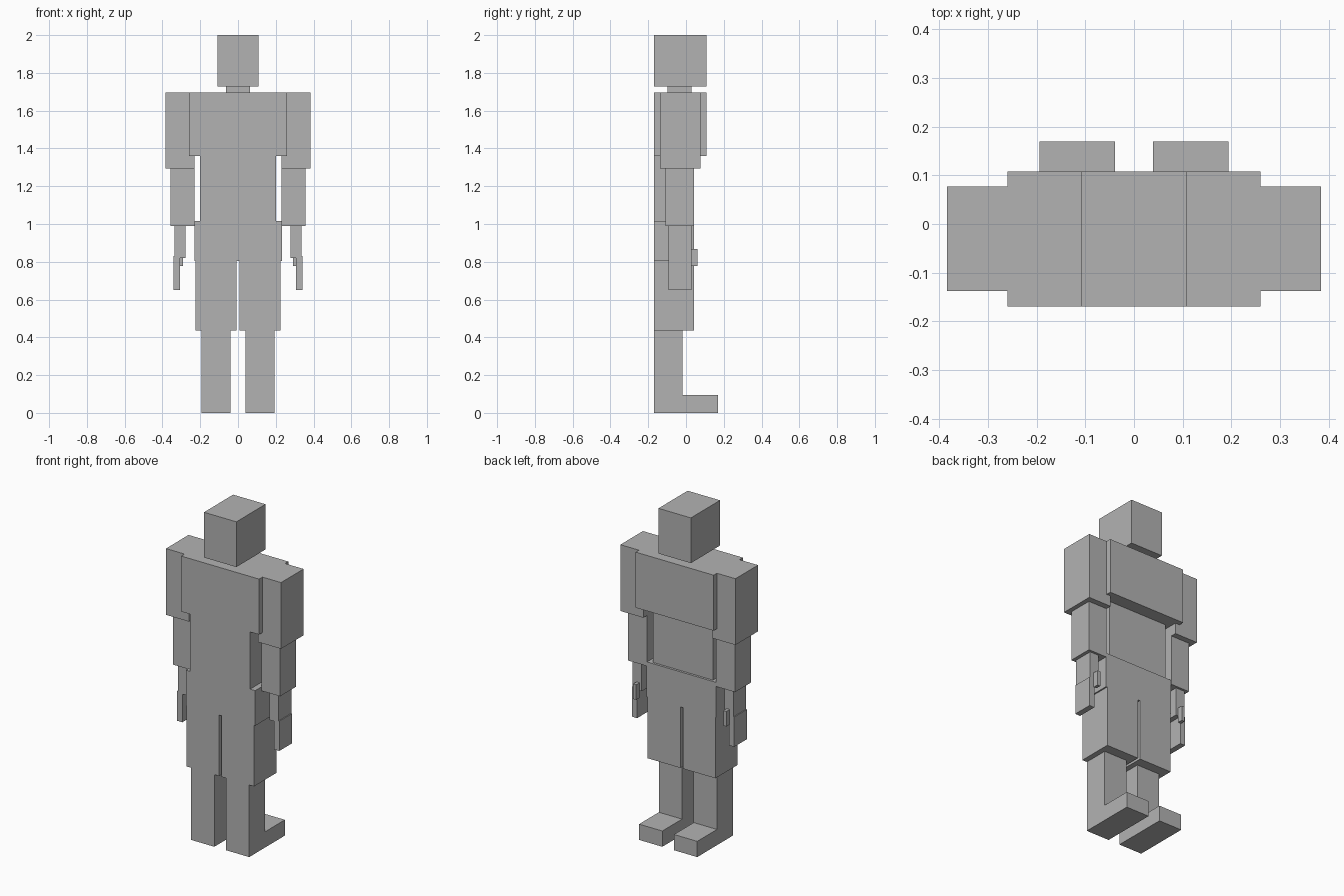
import bpy

grey = bpy.data.materials.new("plain_grey")
grey.diffuse_color = (0.45, 0.45, 0.45, 1)


def box(name, x, y, z):
    """Axis-aligned box from (min, max) ranges."""
    bpy.ops.mesh.primitive_cube_add(size=1)
    ob = bpy.context.object
    ob.name = name
    for v in ob.data.vertices:
        v.co = [r[0] if c < 0 else r[1] for c, r in zip(v.co, (x, y, z))]
    ob.data.materials.append(grey)
    return ob


def pair(name, x, y, z):
    """Right box and its mirror image on the left."""
    box(name + "_right", x, y, z)
    box(name + "_left", (-x[1], -x[0]), y, z)


FRONT = -0.17

# Head and trunk
box("head", (-0.108, 0.108), (FRONT, 0.108), (1.727, 2.0))
box("neck", (-0.063, 0.063), (-0.097, 0.028), (1.695, 1.727))
box("chest", (-0.26, 0.26), (FRONT, 0.108), (1.36, 1.695))
box("abdomen", (-0.2, 0.2), (FRONT, 0.028), (1.015, 1.36))
box("hips", (-0.229, 0.234), (FRONT, 0.042), (0.803, 1.015))

# Arms
pair("upper_arm", (0.231, 0.384), (-0.138, 0.077), (1.295, 1.695))
pair("forearm", (0.231, 0.357), (-0.108, 0.042), (0.99, 1.295))
pair("palm", (0.277, 0.336), (-0.093, 0.028), (0.82, 0.99))
pair("fingers", (0.307, 0.341), (-0.093, 0.028), (0.65, 0.83))
pair("thumb", (0.291, 0.311), (0.028, 0.06), (0.777, 0.868))

# Legs
pair("thigh", (0.008, 0.226), (FRONT, 0.042), (0.435, 0.803))
pair("shin", (0.039, 0.194), (FRONT, -0.018), (0.0, 0.435))
pair("foot", (0.039, 0.194), (-0.018, 0.17), (0.0, 0.095))
